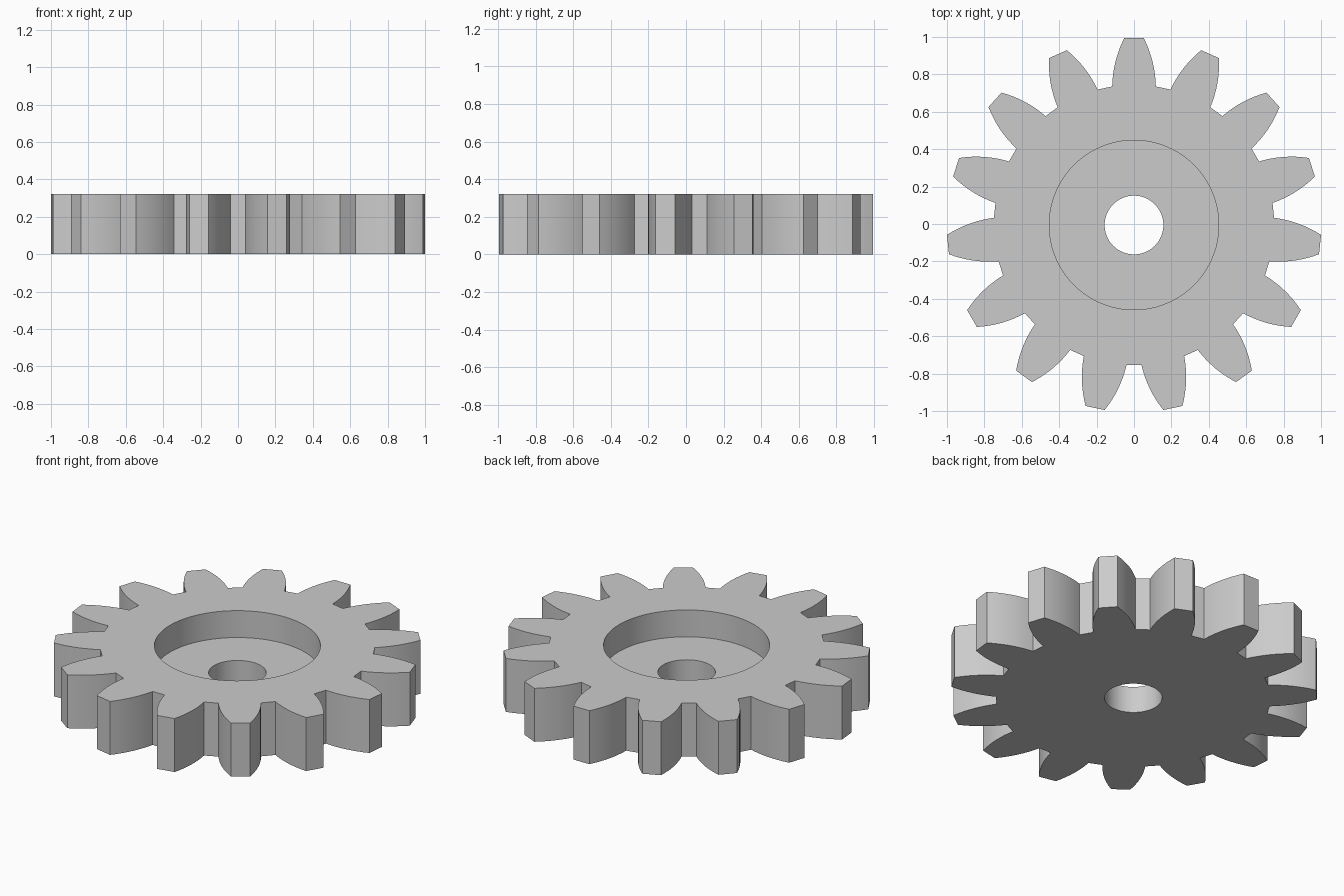
import bpy, bmesh
from math import sin, cos, pi, radians
from mathutils import Vector

TEETH = 15
HEIGHT, FLOOR = 0.322, 0.16
TIP_R, ROOT_R = 1.0015, 0.75
POCKET_R, BORE_R = 0.453, 0.157
CENTRE_Y = -0.0055
BULGE = 0.015          # outward bow of each tooth flank
FLANK_STEPS = 8

cube = bpy.data.objects.get("Cube")
if cube:
    bpy.data.objects.remove(cube, do_unlink=True)


def polar(r, a):
    return Vector((r * sin(a), r * cos(a)))


def flank():
    """Bowed right flank of the upright tooth, from root to tip."""
    root, tip = polar(ROOT_R, radians(8.95)), polar(TIP_R, radians(2.98))
    d = (tip - root).normalized()
    out = Vector((d.y, -d.x))
    return [root.lerp(tip, t) + out * BULGE * 4 * t * (1 - t)
            for t in (i / FLANK_STEPS for i in range(FLANK_STEPS + 1))]


def gear_outline():
    right = flank()
    tooth = [Vector((-p.x, p.y)) for p in right] + right[::-1]
    pts = []
    for i in range(TEETH):
        a = 2 * pi * i / TEETH
        pts += [Vector((p.x * cos(a) + p.y * sin(a),
                        p.y * cos(a) - p.x * sin(a))) for p in tooth]
    return pts


def circle(r, n=96):
    return [polar(r, 2 * pi * i / n) for i in range(n)]


bm = bmesh.new()


def ring(pts, z):
    verts = [bm.verts.new((p.x, p.y + CENTRE_Y, z)) for p in pts]
    edges = [bm.edges.new((v, verts[i - 1])) for i, v in enumerate(verts)]
    return verts, edges


def wall(low, high):
    for i in range(len(low[0])):
        bm.faces.new((low[0][i - 1], low[0][i], high[0][i], high[0][i - 1]))


def cap(outer, inner):
    bmesh.ops.triangle_fill(bm, use_beauty=True, use_dissolve=False,
                            edges=outer[1] + inner[1])


# Toothed rim, recessed pocket and through bore
outline = gear_outline()
rim_low, rim_high = ring(outline, 0), ring(outline, HEIGHT)
pocket_low, pocket_high = ring(circle(POCKET_R), FLOOR), ring(circle(POCKET_R), HEIGHT)
bore_low, bore_high = ring(circle(BORE_R), 0), ring(circle(BORE_R), FLOOR)

cap(rim_low, bore_low)
cap(rim_high, pocket_high)
cap(pocket_low, bore_high)
wall(rim_low, rim_high)
wall(pocket_low, pocket_high)
wall(bore_low, bore_high)
bmesh.ops.recalc_face_normals(bm, faces=bm.faces[:])

mesh = bpy.data.meshes.new("spur_gear")
bm.to_mesh(mesh)
bm.free()
gear = bpy.data.objects.new("spur_gear", mesh)
bpy.context.collection.objects.link(gear)

# Plain grey metal
mat = bpy.data.materials.new("light_grey")
mat.use_nodes = True
colour = (0.6, 0.6, 0.6, 1)
mat.diffuse_color = colour
for node in mat.node_tree.nodes:
    if node.type == "BSDF_PRINCIPLED":
        node.inputs["Base Color"].default_value = colour
mesh.materials.append(mat)

# Smooth flanks and bores, crisp corners
bpy.ops.object.select_all(action="DESELECT")
gear.select_set(True)
bpy.context.view_layer.objects.active = gear
bpy.ops.object.shade_smooth_by_angle(angle=radians(20))
